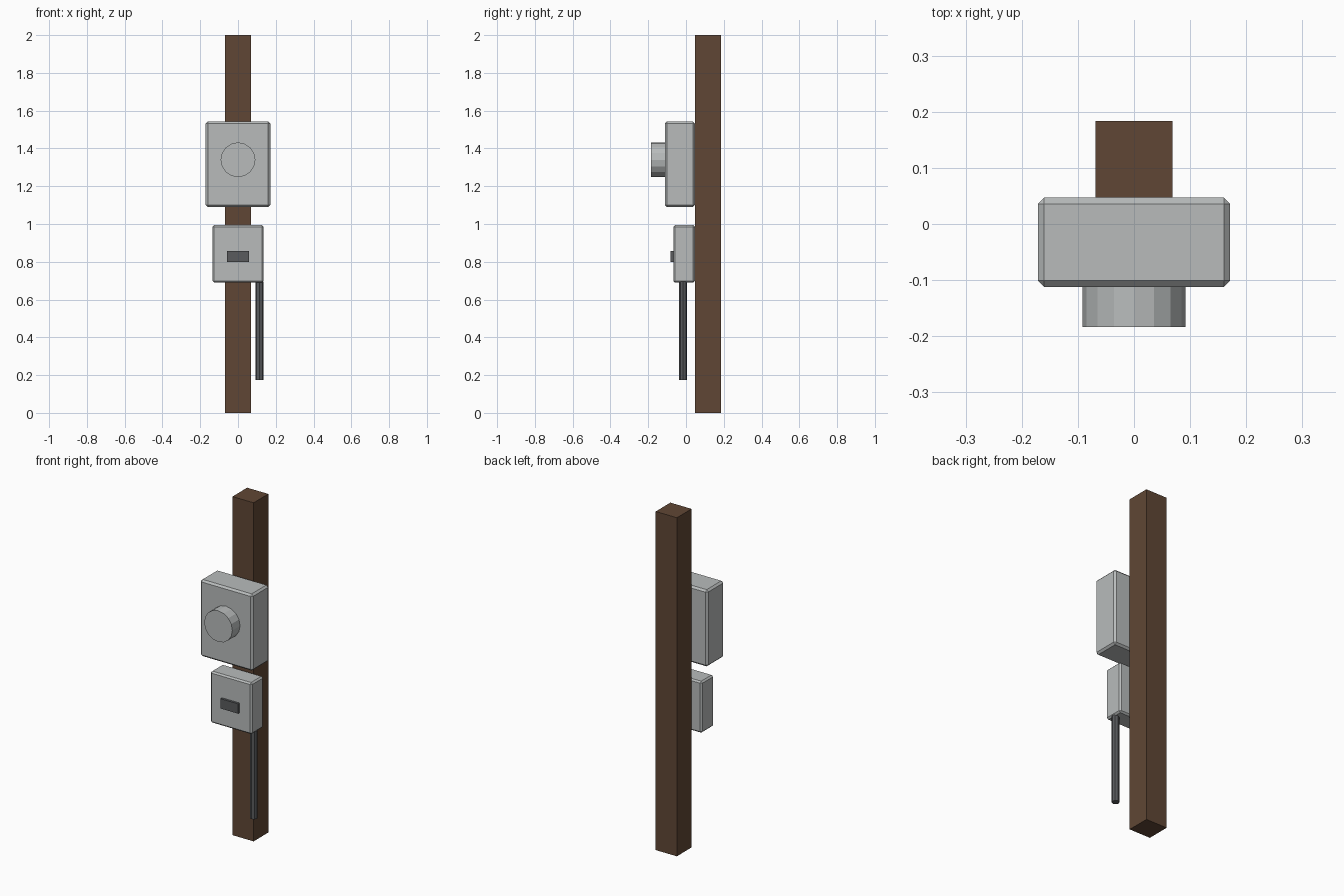
import bpy, math

if "Cube" in bpy.data.objects:
    bpy.data.objects.remove(bpy.data.objects["Cube"])


def material(name, color):
    m = bpy.data.materials.new(name)
    m.diffuse_color = (*color, 1)
    m.use_nodes = True
    m.node_tree.nodes["Principled BSDF"].inputs["Base Color"].default_value = m.diffuse_color
    return m


WOOD = material("brown wood", (0.117, 0.062, 0.035))
METAL = material("light grey metal", (0.48, 0.50, 0.50))
DARK = material("dark grey", (0.10, 0.104, 0.11))


def box(name, lo, hi, mat, bevel=0):
    """Box between two corners, with an optional single chamfer."""
    bpy.ops.mesh.primitive_cube_add(size=1, location=[(a + b) / 2 for a, b in zip(lo, hi)])
    ob = bpy.context.object
    ob.name = name
    ob.scale = [b - a for a, b in zip(lo, hi)]
    bpy.ops.object.transform_apply(location=False, rotation=False, scale=True)
    ob.data.materials.append(mat)
    if bevel:
        mod = ob.modifiers.new("chamfer", 'BEVEL')
        mod.width = bevel
        mod.segments = 1
    return ob


def cylinder(name, center, radius, depth, sides, mat, rot=(0, 0, 0)):
    bpy.ops.mesh.primitive_cylinder_add(vertices=sides, radius=radius, depth=depth,
                                        location=center, rotation=rot)
    ob = bpy.context.object
    ob.name = name
    ob.data.materials.append(mat)
    return ob


# Wooden post
box("post", (-0.069, 0.047, 0), (0.069, 0.184, 2), WOOD)

# Upper meter housing with its round dial
box("meter_box", (-0.171, -0.112, 1.09), (0.171, 0.047, 1.543), METAL, 0.011)
cylinder("meter_dial", (0, -0.146, 1.34), 0.092, 0.076, 16, METAL, (math.pi / 2, 0, 0))

# Lower switch box with its dark latch
box("switch_box", (-0.135, -0.067, 0.69), (0.135, 0.047, 0.994), METAL, 0.009)
box("switch_latch", (-0.058, -0.081, 0.80), (0.058, -0.06, 0.858), DARK)

# Cable conduit hanging from the switch box
cylinder("conduit", (0.114, -0.015, 0.435), 0.021, 0.52, 8, DARK)
